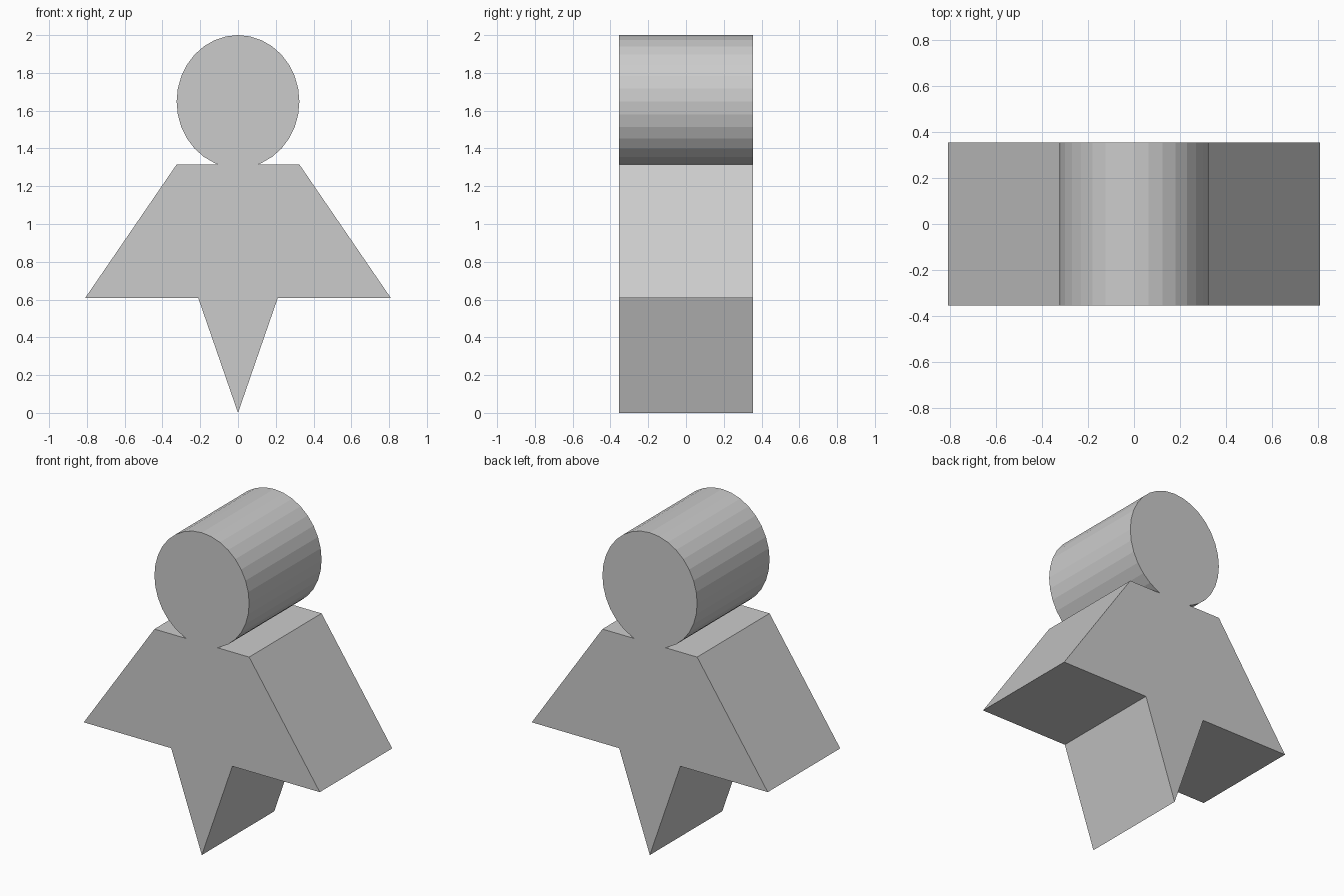
import bpy
import bmesh
from math import sin, cos, radians

HALF_DEPTH = 0.355
HEAD_Z, HEAD_RX, HEAD_RZ = 1.648, 0.325, 0.352
SHOULDER_Z = 1.315

cube = bpy.data.objects.get("Cube")
if cube:
    bpy.data.objects.remove(cube, do_unlink=True)

# Plain grey material
grey = bpy.data.materials.new("light_grey")
grey.use_nodes = True
colour = (0.6, 0.6, 0.6, 1.0)
grey.diffuse_color = colour
grey.node_tree.nodes["Principled BSDF"].inputs["Base Color"].default_value = colour

# Right half of the silhouette: pointed foot, flared body, shoulder, neck
half = [(0.21, 0.607), (0.81, 0.607), (0.325, SHOULDER_Z), (0.105, SHOULDER_Z)]

# Round head, in even steps from just above the neck to just below the crown
step = 360 / 32
for i in range(-6, 8):
    a = radians(i * step)
    half.append((HEAD_RX * cos(a), HEAD_Z + HEAD_RZ * sin(a)))

# Mirror the half and close it at the foot tip and the crown
mirrored = [(-x, z) for x, z in reversed(half)]
outline = [(0, 0)] + half + [(0, HEAD_Z + HEAD_RZ)] + mirrored

# Extrude the silhouette from front to back
bm = bmesh.new()
front = bm.faces.new([bm.verts.new((x, -HALF_DEPTH, z)) for x, z in outline])
result = bmesh.ops.extrude_face_region(bm, geom=[front], use_keep_orig=True)
back = [v for v in result["geom"] if isinstance(v, bmesh.types.BMVert)]
bmesh.ops.translate(bm, verts=back, vec=(0, 2 * HALF_DEPTH, 0))
bmesh.ops.recalc_face_normals(bm, faces=bm.faces)

mesh = bpy.data.meshes.new("figure_body")
bm.to_mesh(mesh)
bm.free()
mesh.materials.append(grey)
figure = bpy.data.objects.new("figure_body", mesh)
bpy.context.collection.objects.link(figure)
